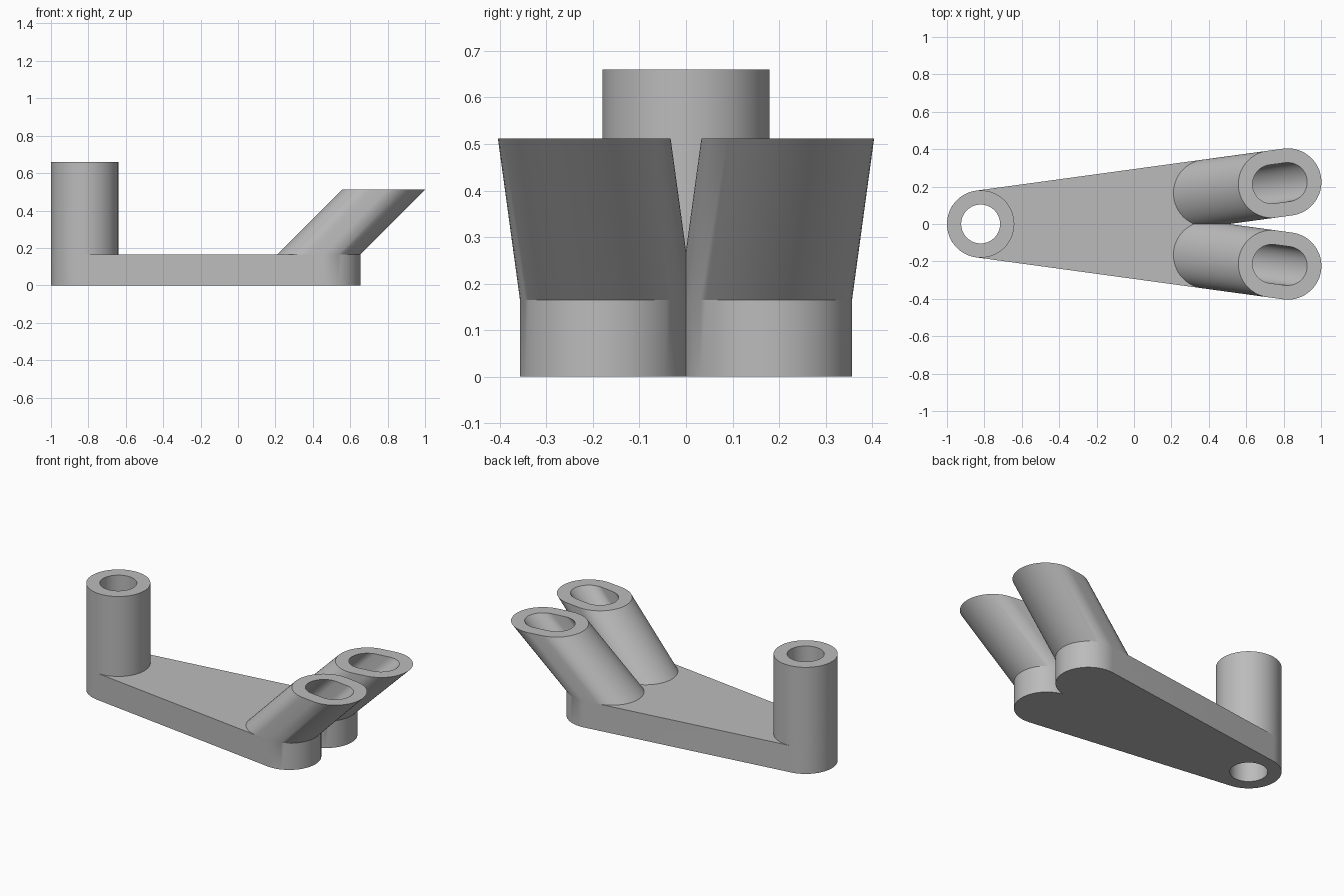
import bpy, bmesh, math
from mathutils import Vector

cube = bpy.data.objects.get("Cube")
if cube:
    bpy.data.objects.remove(cube, do_unlink=True)

R, BORE = 0.18, 0.104            # outer and inner radius
PLATE, POST_TOP, TUBE_TOP = 0.165, 0.66, 0.512
POST = Vector((-0.82, 0))
END = Vector((0.475, 0.177))     # centre of the left arm's round end
ARM = (END - POST).normalized()  # direction of the left arm
ANGLE = math.atan2(ARM.y, ARM.x)
SLOT = 0.085                     # distance between the two slot centres
SEG = 32                         # steps per half circle

grey = bpy.data.materials.new("plain grey")
grey.use_nodes = True
colour = (0.5, 0.5, 0.5, 1)
grey.diffuse_color = colour
grey.node_tree.nodes["Principled BSDF"].inputs["Base Color"].default_value = colour


def arc(centre, radius, start, sweep=math.pi, steps=SEG):
    return [centre + radius * Vector((math.cos(a), math.sin(a)))
            for a in (start + sweep * i / steps for i in range(steps + 1))]


def stadium(centre, radius):
    """Rounded slot outline lying along the arm, ending at centre."""
    return (arc(centre, radius, ANGLE - math.pi / 2)
            + arc(centre - ARM * SLOT, radius, ANGLE + math.pi / 2))


def circle(radius):
    return arc(POST, radius, 0, 2 * math.pi, 2 * SEG)[:-1]


def prism(name, outline, z0, z1, lean=Vector((0, 0)), mirror=False):
    """Outline extruded from z0 to z1, its top moved by lean."""
    side = -1 if mirror else 1
    bm = bmesh.new()
    low = [bm.verts.new((p.x, side * p.y, z0)) for p in outline]
    high = [bm.verts.new((p.x + lean.x, side * (p.y + lean.y), z1)) for p in outline]
    bm.faces.new(low)
    bm.faces.new(high)
    for i in range(len(low)):
        j = (i + 1) % len(low)
        bm.faces.new((low[i], low[j], high[j], high[i]))
    bmesh.ops.recalc_face_normals(bm, faces=bm.faces)
    mesh = bpy.data.meshes.new(name)
    bm.to_mesh(mesh)
    bm.free()
    mesh.materials.append(grey)
    obj = bpy.data.objects.new(name, mesh)
    bpy.context.collection.objects.link(obj)
    return obj


def combine(target, tool, operation):
    mod = target.modifiers.new(operation.lower(), "BOOLEAN")
    mod.operation, mod.solver, mod.object = operation, "EXACT", tool
    bpy.context.view_layer.objects.active = target
    bpy.ops.object.modifier_apply(modifier=mod.name)
    bpy.data.objects.remove(tool, do_unlink=True)


# Plate: two arms spreading from the post, with a sharp notch between round ends
notch = Vector((END.x + math.sqrt(R * R - END.y * END.y), 0))
half = [notch] + [p for p in arc(END, R, ANGLE - math.pi / 2)
                  if p.y > 0.001 and (p.x > notch.x or p.y > END.y)]
post_arc = arc(POST, R, ANGLE + math.pi / 2, math.pi - 2 * ANGLE)
lower = [Vector((p.x, -p.y)) for p in reversed(half[1:])]
bracket = prism("bracket", half + post_arc + lower, 0, PLATE)

# Upright post and the two leaning tubes
combine(bracket, prism("post", circle(R), PLATE, POST_TOP), "UNION")
lean = ARM * ((TUBE_TOP - PLATE) / ARM.x)
for mirror in (False, True):
    combine(bracket, prism("tube", stadium(END, R), PLATE, TUBE_TOP, lean, mirror), "UNION")

# Bore through the post, and slotted pockets down the tubes
combine(bracket, prism("bore", circle(BORE), -0.1, POST_TOP + 0.1), "DIFFERENCE")
extra = 1.1                      # pocket cutters stand slightly proud of the tubes
for mirror in (False, True):
    cutter = prism("pocket", stadium(END, BORE), PLATE,
                   PLATE + (TUBE_TOP - PLATE) * extra, lean * extra, mirror)
    combine(bracket, cutter, "DIFFERENCE")

bpy.ops.object.select_all(action="DESELECT")
bracket.select_set(True)
bpy.context.view_layer.objects.active = bracket
bpy.ops.object.shade_smooth_by_angle(angle=math.radians(25))
